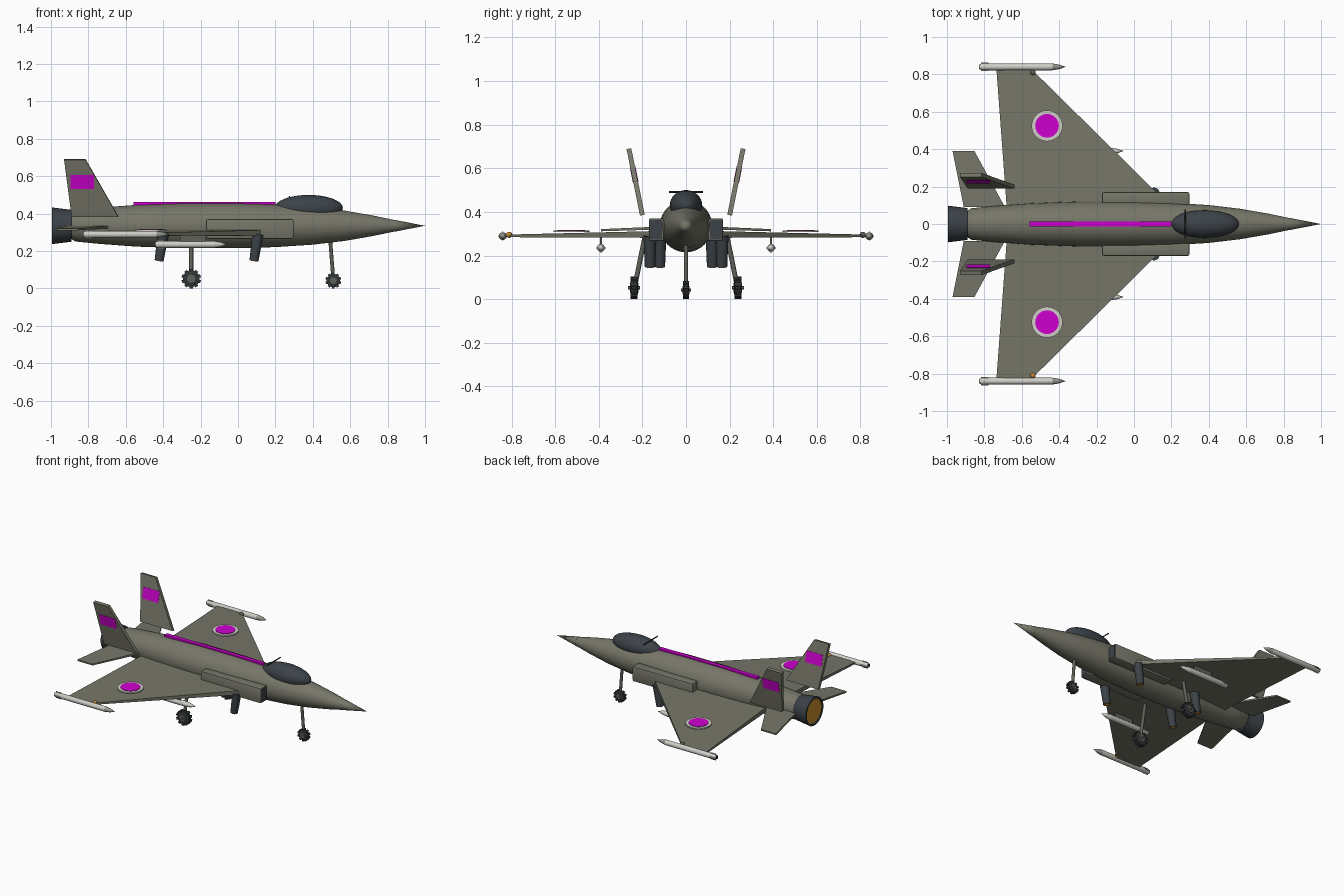
import bpy, bmesh, math
from mathutils import Vector, Matrix

cube = bpy.data.objects.get("Cube")
if cube:
    bpy.data.objects.remove(cube, do_unlink=True)


def material(name, r, g, b):
    m = bpy.data.materials.new(name)
    m.use_nodes = True
    m.diffuse_color = (r, g, b, 1)
    node = next(n for n in m.node_tree.nodes if n.type == 'BSDF_PRINCIPLED')
    node.inputs["Base Color"].default_value = (r, g, b, 1)
    node.inputs["Roughness"].default_value = 0.7
    return m


OLIVE = material("olive_grey", .18, .18, .14)
DARK = material("dark_blue_grey", .045, .055, .065)
RUBBER = material("tyre_black", .03, .035, .037)
MAGENTA = material("magenta", .62, 0, .62)
WHITE = material("off_white", .62, .61, .57)
ORANGE = material("orange", .6, .26, .03)
METAL = material("strut_grey", .12, .12, .1)
GREY = material("seeker_grey", .3, .3, .27)


def finish(name, bm, mat, mirror=False, matrix=None):
    """Turn a bmesh into an object, smooth with sharp edges kept."""
    if matrix is not None:
        bm.transform(matrix)
    bmesh.ops.recalc_face_normals(bm, faces=bm.faces)
    for f in bm.faces:
        f.smooth = True
    for e in bm.edges:
        e.smooth = e.calc_face_angle(0) < math.radians(32)
    mesh = bpy.data.meshes.new(name)
    bm.to_mesh(mesh)
    bm.free()
    mesh.materials.append(mat)
    ob = bpy.data.objects.new(name, mesh)
    bpy.context.scene.collection.objects.link(ob)
    if mirror:
        mod = ob.modifiers.new("mirror", 'MIRROR')
        mod.use_axis = (False, True, False)
        mod.use_mirror_merge = False
    return ob


def lathe(name, profile, mat, origin=(0, 0, 0), axis=(1, 0, 0), mirror=False, sides=24):
    """Spin (distance, radius) points about an axis, capping the ends."""
    bm = bmesh.new()
    rings = []
    for d, r in profile:
        n = sides if r > 0 else 1
        rings.append([bm.verts.new((r * math.cos(2 * math.pi * i / n),
                                    r * math.sin(2 * math.pi * i / n), d)) for i in range(n)])
    for a, b in zip(rings, rings[1:]):
        for i in range(sides):
            j = (i + 1) % sides
            quad = [a[i % len(a)], a[j % len(a)], b[j % len(b)], b[i % len(b)]]
            bm.faces.new(list(dict.fromkeys(quad)))
    for ring in (rings[0], rings[-1]):
        if len(ring) > 2:
            bm.faces.new(ring)
    rot = Vector(axis).to_track_quat('Z', 'Y').to_matrix().to_4x4()
    return finish(name, bm, mat, mirror, Matrix.Translation(origin) @ rot)


def rod(name, a, b, r0, r1, mat, mirror=False):
    a, b = Vector(a), Vector(b)
    return lathe(name, [(0, r0), ((b - a).length, r1)], mat, a, b - a, mirror, 16)


def panel(name, points, direction, mat, mirror=True):
    """Flat outline of (x, y, z, half thickness), thickened both ways."""
    bm = bmesh.new()
    d = Vector(direction).normalized()
    top = [bm.verts.new(Vector(p[:3]) + d * p[3]) for p in points]
    low = [bm.verts.new(Vector(p[:3]) - d * p[3]) for p in points]
    bm.faces.new(top)
    bm.faces.new(low[::-1])
    for i in range(len(top)):
        j = (i + 1) % len(top)
        bm.faces.new((top[i], low[i], low[j], top[j]))
    return finish(name, bm, mat, mirror)


def box(name, centre, size, mat, mirror=False, bevel=0):
    bm = bmesh.new()
    bmesh.ops.create_cube(bm, size=1, matrix=Matrix.Translation(centre) @ Matrix.Diagonal((*size, 1)))
    if bevel:
        bmesh.ops.bevel(bm, geom=bm.edges[:], offset=bevel, segments=2, affect='EDGES', profile=.5)
    return finish(name, bm, mat, mirror)


def ball(name, centre, radii, mat):
    bm = bmesh.new()
    bmesh.ops.create_uvsphere(bm, u_segments=32, v_segments=16, radius=1,
                              matrix=Matrix.Translation(centre) @ Matrix.Diagonal((*radii, 1)))
    return finish(name, bm, mat)


# Fuselage, nose, engine
AXIS = (0, 0, .335)
lathe("fuselage", [(-.895, .068), (-.87, .084), (-.75, .096), (-.55, .111), (-.3, .12), (0, .12),
                   (.2, .114), (.4, .101), (.57, .081), (.72, .055), (.84, .03)], OLIVE, AXIS, sides=40)
lathe("nose_cone", [(.835, .032), (1, 0)], OLIVE, AXIS, sides=32)
lathe("engine_nozzle", [(-.89, .085), (-.995, .098), (-.995, .086), (-.98, .083)], DARK, AXIS, sides=32)
lathe("engine_glow", [(-.99, .084), (-.982, .084)], ORANGE, AXIS, sides=32)
box("spine_stripe", (-.18, 0, .454), (.76, .028, .014), MAGENTA)

# Cockpit
ball("canopy", (.378, 0, .43), (.183, .074, .07), DARK)
rod("canopy_bar", (.275, -.078, .491), (.275, .078, .491), .004, .004, RUBBER)

# Air intakes
box("intake", (.063, .135, .318), (.466, .07, .105), OLIVE, True, .008)
box("intake_mouth", (.295, .137, .318), (.006, .054, .088), DARK, True)

# Wings, tailplanes, fins
panel("wing", [(.19, .1, .297, .016), (-.54, .82, .29, .006),
               (-.735, .82, .29, .006), (-.68, .08, .297, .016)], (0, 0, 1), OLIVE)
panel("tailplane", [(-.69, .09, .327, .007), (-.853, .39, .316, .005),
                    (-.97, .39, .316, .005), (-.91, .09, .327, .007)], (0, 0, 1), OLIVE)
FIN_NORMAL = Vector((0, .305, -.062)).normalized()


def fin_point(x, z, half, shift=0):
    p = Vector((x, .2 + (z - .385) * .203, z)) + FIN_NORMAL * shift
    return (*p, half)


panel("tail_fin", [fin_point(x, z, .011) for x, z in
                   ((-.64, .385), (-.815, .69), (-.93, .69), (-.89, .385))], FIN_NORMAL, OLIVE)
for side, shift in (("outer", .011), ("inner", -.011)):
    panel("fin_flash_" + side, [fin_point(x, z, .002, shift) for x, z in
                                ((-.77, .535), (-.77, .61), (-.895, .61), (-.895, .535))],
          FIN_NORMAL, MAGENTA)

# Wing roundels
lathe("roundel_ring", [(.307, .083), (.315, .083)], WHITE, (-.465, .525, 0), (0, 0, 1), True, 32)
lathe("roundel_centre", [(.31, .063), (.318, .063)], MAGENTA, (-.465, .525, 0), (0, 0, 1), True, 32)


# Missiles
def missile(name, tail, nose, y, z, nose_mat):
    base = (0, y, z)
    lathe(name + "_body", [(tail, .014), (tail + .01, .018), (nose - .07, .018)], WHITE, base, mirror=True, sides=16)
    lathe(name + "_nose", [(nose - .07, .018), (nose - .035, .012), (nose, 0)], nose_mat, base, mirror=True, sides=16)
    lathe(name + "_exhaust", [(tail - .004, .011), (tail + .004, .011)], RUBBER, base, mirror=True, sides=16)
    box(name + "_fins_flat", (tail + .026, y, z), (.04, .046, .004), WHITE, True)
    box(name + "_fins_upright", (tail + .026, y, z), (.04, .004, .046), WHITE, True)


missile("wingtip_missile", -.825, -.365, .84, .289, GREY)
missile("underwing_missile", -.44, -.055, .39, .235, WHITE)
box("underwing_pylon", (-.24, .39, .268), (.14, .01, .045), METAL, True)
box("wingtip_rail", (-.62, .82, .29), (.16, .014, .012), OLIVE, True)
ball("right_wing_light", (-.54, -.81, .295), (.014, .014, .014), ORANGE)
ball("left_wing_light", (-.54, .81, .295), (.014, .014, .014), METAL)

# Lift thrusters
for name, x, y in (("front", .085, .165), ("rear", -.422, .12)):
    foot, head = Vector((x, y, .148)), Vector((x + .022, y, .29))
    rod(name + "_thruster", foot, head, .024, .03, DARK, True)
    rod(name + "_thruster_glow", foot - (head - foot) * .015, foot, .019, .019, ORANGE, True)


# Landing gear
def wheel(name, x, y, r, half, mirror):
    centre, side = (x, y, r), (0, 1, 0)
    lathe(name + "_tyre", [(-half, r * .6), (-half * .7, r * .86), (half * .7, r * .86), (half, r * .6)],
          RUBBER, centre, side, mirror)
    lathe(name + "_hub", [(-half * 1.15, r * .42), (half * 1.15, r * .42)], METAL, centre, side, mirror)
    lathe(name + "_axle", [(-half * 1.6, r * .14), (half * 1.6, r * .14)], METAL, centre, side, mirror, 12)
    # tread blocks round the rim
    bm = bmesh.new()
    for i in range(10):
        place = Matrix.Rotation(i * math.pi / 5, 4, 'Y') @ Matrix.Translation((0, 0, r * .86))
        bmesh.ops.create_cube(bm, size=1, matrix=place @ Matrix.Diagonal((r * .32, half * 1.9, r * .28, 1)))
    finish(name + "_tread", bm, RUBBER, mirror, Matrix.Translation(centre))


wheel("main_wheel", -.25, .238, .052, .017, True)
rod("main_strut", (-.25, .236, .052), (-.25, .188, .29), .011, .011, METAL, True)
wheel("nose_wheel", .51, 0, .042, .014, False)
rod("nose_strut", (.51, 0, .042), (.492, 0, .27), .01, .01, METAL)
